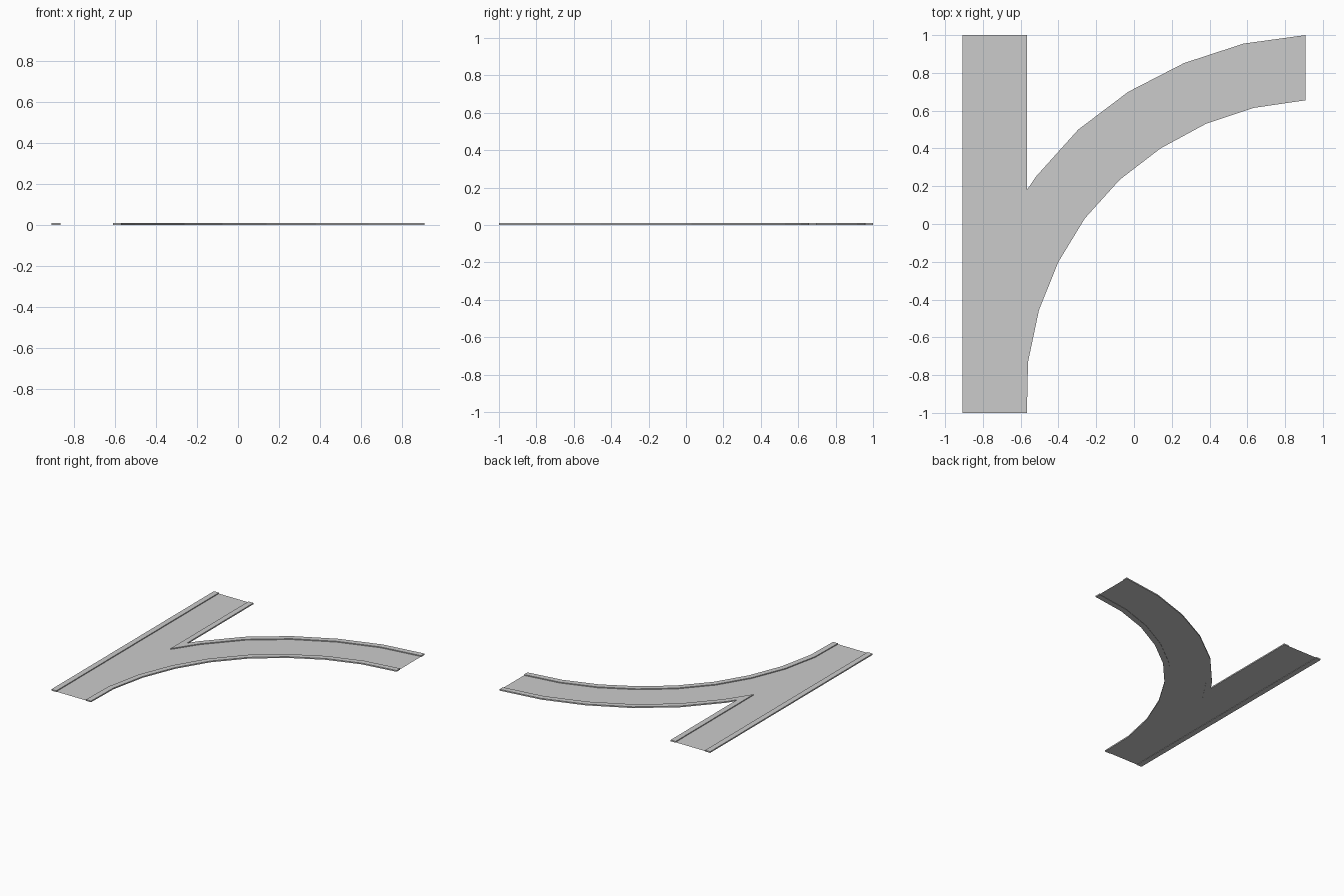
import bpy, bmesh
from mathutils import Vector

if "Cube" in bpy.data.objects:
    bpy.data.objects.remove(bpy.data.objects["Cube"])

KERB_W = 0.043     # width of the raised edge strips
KERB_H = 0.01      # top of the strips
BED_Z = 0.003      # height of the thin bed between them


def inner_edge(path):
    """Offset a path to its right with mitred corners and axis-square ends."""
    pts = [Vector(p) for p in path]
    normals = []
    for a, b in zip(pts, pts[1:]):
        d = (b - a).normalized()
        normals.append(Vector((d.y, -d.x)))
    out = []
    for i, p in enumerate(pts):
        if 0 < i < len(pts) - 1:
            m = (normals[i - 1] + normals[i]).normalized()
            out.append(p + m * (KERB_W / m.dot(normals[i])))
        else:
            n = normals[0] if i == 0 else normals[-1]
            if abs(n.x) > abs(n.y):
                n = Vector((1 if n.x > 0 else -1, 0))
            else:
                n = Vector((0, 1 if n.y > 0 else -1))
            out.append(p + n * KERB_W)
    return out


def finish(name, bm):
    mesh = bpy.data.meshes.new(name)
    bm.to_mesh(mesh)
    bm.free()
    bpy.context.collection.objects.link(bpy.data.objects.new(name, mesh))


def kerb(name, path):
    """Closed strip between a path and its inner edge."""
    inner = inner_edge(path)
    bm = bmesh.new()
    rings = []
    for o, i in zip(path, inner):
        rings.append([bm.verts.new((x, y, z)) for x, y, z in (
            (o[0], o[1], 0), (o[0], o[1], KERB_H),
            (i.x, i.y, KERB_H), (i.x, i.y, 0))])
    for a, b in zip(rings, rings[1:]):
        for k in range(4):
            j = (k + 1) % 4
            bm.faces.new((a[k], a[j], b[j], b[k]))
    bm.faces.new(rings[0])
    bm.faces.new(rings[-1])
    bmesh.ops.recalc_face_normals(bm, faces=bm.faces)
    finish(name, bm)
    return inner


# straight outer strip
left = kerb("left_kerb", [(-0.908, -1), (-0.908, 1)])

# V-shaped strip where the branch leaves the straight
fork = kerb("fork_kerb", [
    (-0.567, 1), (-0.567, 0.18), (-0.52, 0.25), (-0.295, 0.5), (-0.03, 0.70),
    (0.265, 0.852), (0.58, 0.955), (0.908, 1.0)])

# strip on the inside of the bend
bend = kerb("bend_kerb", [
    (0.908, 0.655), (0.635, 0.615), (0.38, 0.53), (0.14, 0.40), (-0.075, 0.235),
    (-0.26, 0.03), (-0.40, -0.20), (-0.503, -0.455), (-0.561, -0.73),
    (-0.567, -1)])

# thin bed filling the area between the strips
bm = bmesh.new()
outline = left + fork + bend
face = bm.faces.new([bm.verts.new((p.x, p.y, BED_Z)) for p in outline])
face.normal_update()
if face.normal.z < 0:
    face.normal_flip()
bmesh.ops.triangulate(bm, faces=[face])
finish("track_bed", bm)
